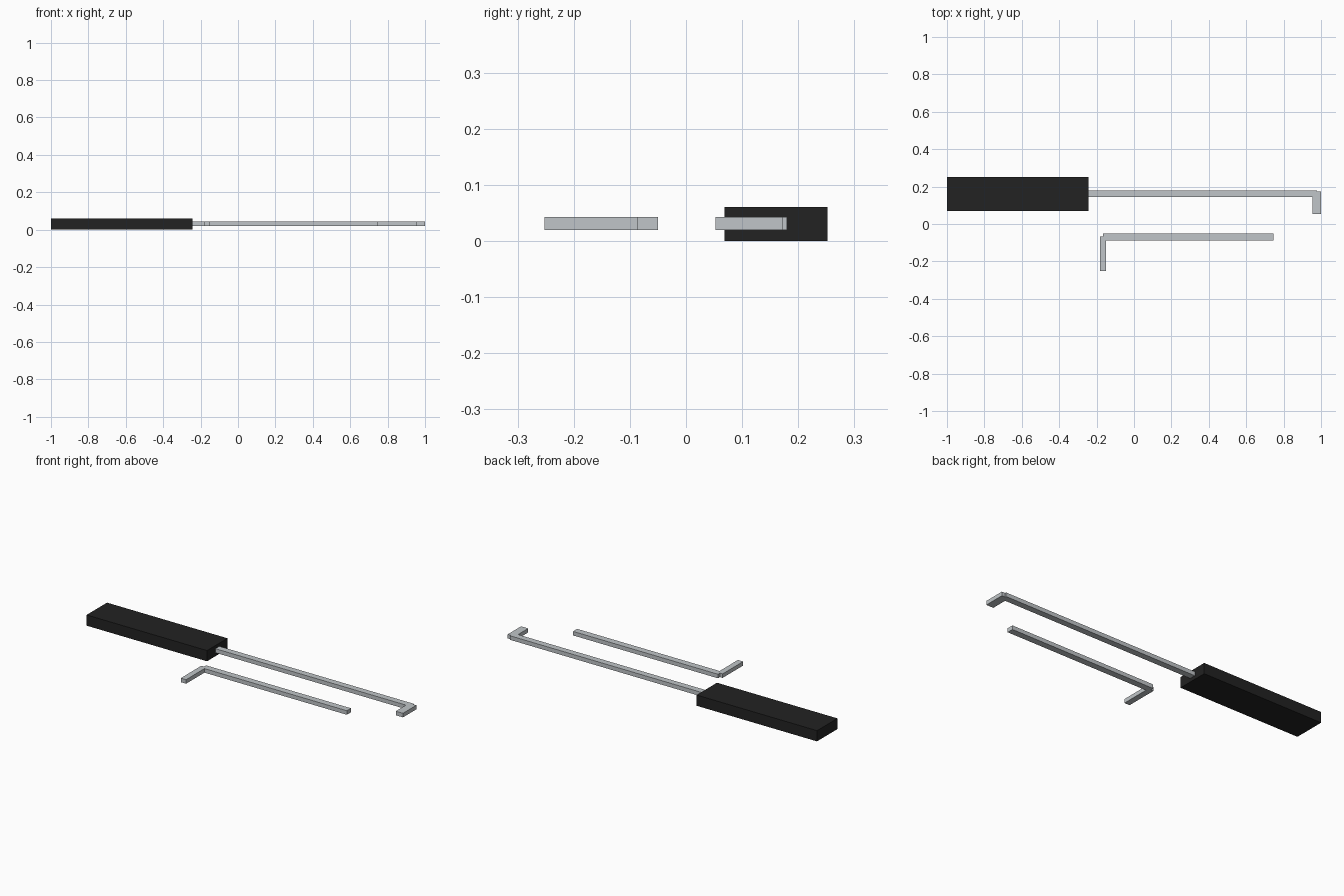
import bpy, bmesh

if "Cube" in bpy.data.objects:
    bpy.data.objects.remove(bpy.data.objects["Cube"])


def material(name, rgb):
    m = bpy.data.materials.new(name)
    m.diffuse_color = (*rgb, 1.0)
    m.use_nodes = True
    m.node_tree.nodes["Principled BSDF"].inputs["Base Color"].default_value = m.diffuse_color
    return m


black = material("black_rubber", (0.016, 0.016, 0.016))
steel = material("light_steel", (0.53, 0.56, 0.58))


def plate(name, outline, z0, z1, mat):
    """Extrude a flat counter-clockwise outline from z0 up to z1."""
    bm = bmesh.new()
    base = bm.faces.new([bm.verts.new((x, y, z0)) for x, y in outline])
    ext = bmesh.ops.extrude_face_region(bm, geom=[base])
    top = [v for v in ext["geom"] if isinstance(v, bmesh.types.BMVert)]
    bmesh.ops.translate(bm, verts=top, vec=(0, 0, z1 - z0))
    bmesh.ops.recalc_face_normals(bm, faces=bm.faces)
    mesh = bpy.data.meshes.new(name)
    bm.to_mesh(mesh)
    bm.free()
    mesh.materials.append(mat)
    obj = bpy.data.objects.new(name, mesh)
    bpy.context.collection.objects.link(obj)
    return obj


# Handle block
plate("handle", [(-1, 0.069), (-0.243, 0.069), (-0.243, 0.252), (-1, 0.252)],
      0.0, 0.061, black)

# Long rod with hooked tip; the outer corner has a small step
plate("pick_rod", [(-0.25, 0.144), (0.955, 0.144), (0.955, 0.053), (1, 0.053),
                   (1, 0.173), (0.979, 0.173), (0.979, 0.18), (-0.25, 0.18)],
      0.02, 0.043, steel)

# Loose L-shaped tension bar
plate("tension_bar", [(-0.183, -0.252), (-0.15, -0.252), (-0.15, -0.087),
                      (0.745, -0.087), (0.745, -0.05), (-0.166, -0.05),
                      (-0.166, -0.068), (-0.183, -0.068)],
      0.02, 0.043, steel)
